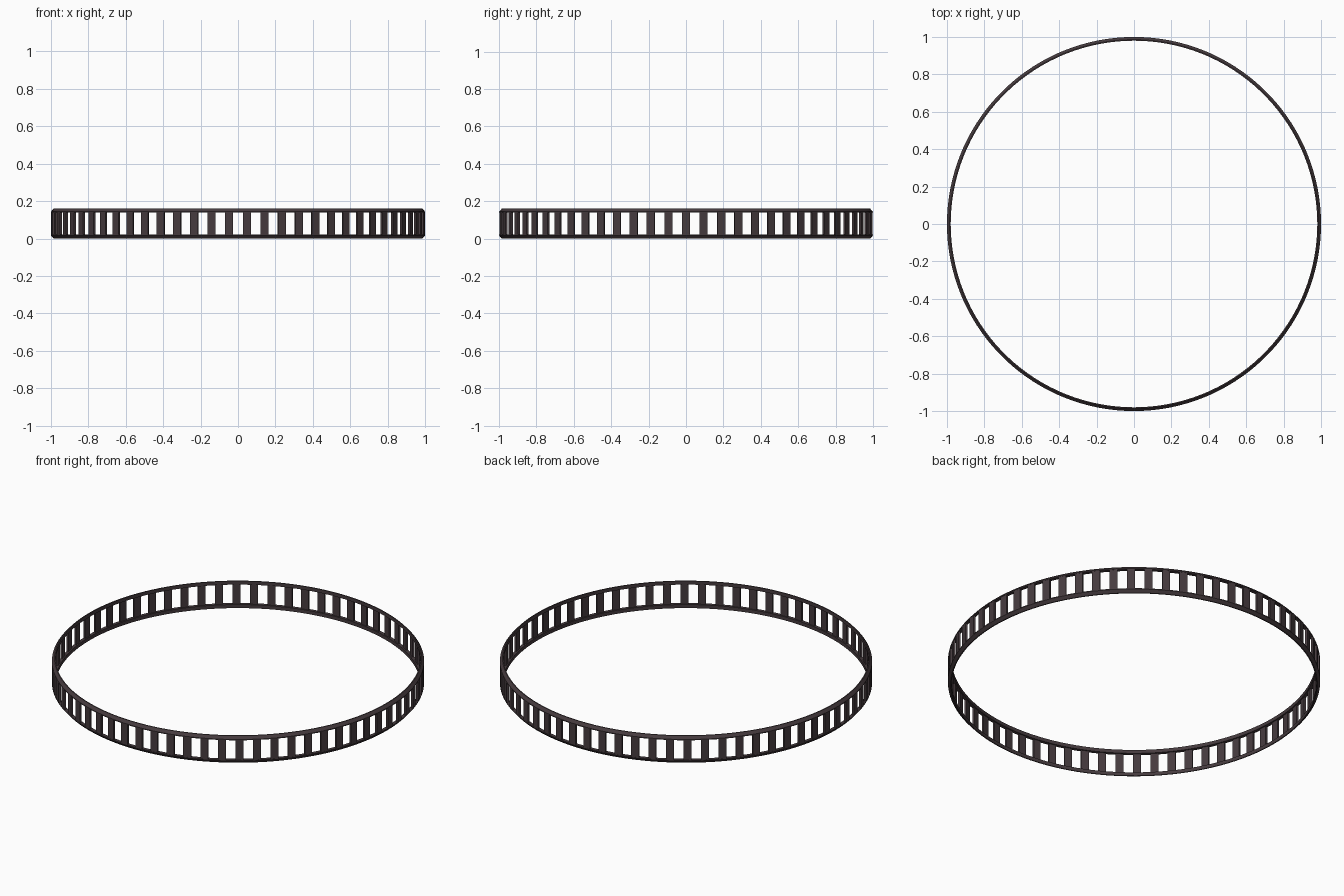
import bpy, bmesh
from math import pi, cos, sin
from mathutils import Matrix

if "Cube" in bpy.data.objects:
    bpy.data.objects.remove(bpy.data.objects["Cube"])

SLATS = 66
SEGMENTS = 132

mat = bpy.data.materials.new("dark_brown")
mat.diffuse_color = (0.06, 0.043, 0.048, 1)
mat.use_nodes = True
mat.node_tree.nodes["Principled BSDF"].inputs["Base Color"].default_value = mat.diffuse_color


def finish(name, bm):
    bmesh.ops.recalc_face_normals(bm, faces=bm.faces)
    mesh = bpy.data.meshes.new(name)
    bm.to_mesh(mesh)
    bm.free()
    ob = bpy.data.objects.new(name, mesh)
    bpy.context.collection.objects.link(ob)
    mesh.materials.append(mat)
    return ob


def hoop(name, profile):
    """Closed ring swept from an (r, z) section, smooth round its length."""
    bm = bmesh.new()
    n = len(profile)
    loops = []
    for i in range(SEGMENTS):
        a = 2 * pi * i / SEGMENTS
        loops.append([bm.verts.new((r * cos(a), r * sin(a), z)) for r, z in profile])
    for i in range(SEGMENTS):
        p, q = loops[i], loops[(i + 1) % SEGMENTS]
        for k in range(n):
            m = (k + 1) % n
            bm.faces.new((p[k], q[k], q[m], p[m]))
    ob = finish(name, bm)
    bpy.ops.object.select_all(action='DESELECT')
    bpy.context.view_layer.objects.active = ob
    ob.select_set(True)
    bpy.ops.object.shade_smooth_by_angle()


# Bottom and top rails: mirrored section with a chamfered outer edge
section = [(0.979, 0.0), (0.985, 0.0), (0.999, 0.016), (0.999, 0.021), (0.979, 0.021)]
hoop("bottom_rail", section)
hoop("top_rail", [(r, 0.16 - z) for r, z in section])

# Thin upright slats joining the rails
bm = bmesh.new()
for i in range(SLATS):
    m = (Matrix.Rotation(2 * pi * i / SLATS, 4, 'Z')
         @ Matrix.Translation((0.992, 0, 0.08))
         @ Matrix.Diagonal((0.012, 0.043, 0.126, 1)))
    bmesh.ops.create_cube(bm, size=1, matrix=m)
finish("slats", bm)
